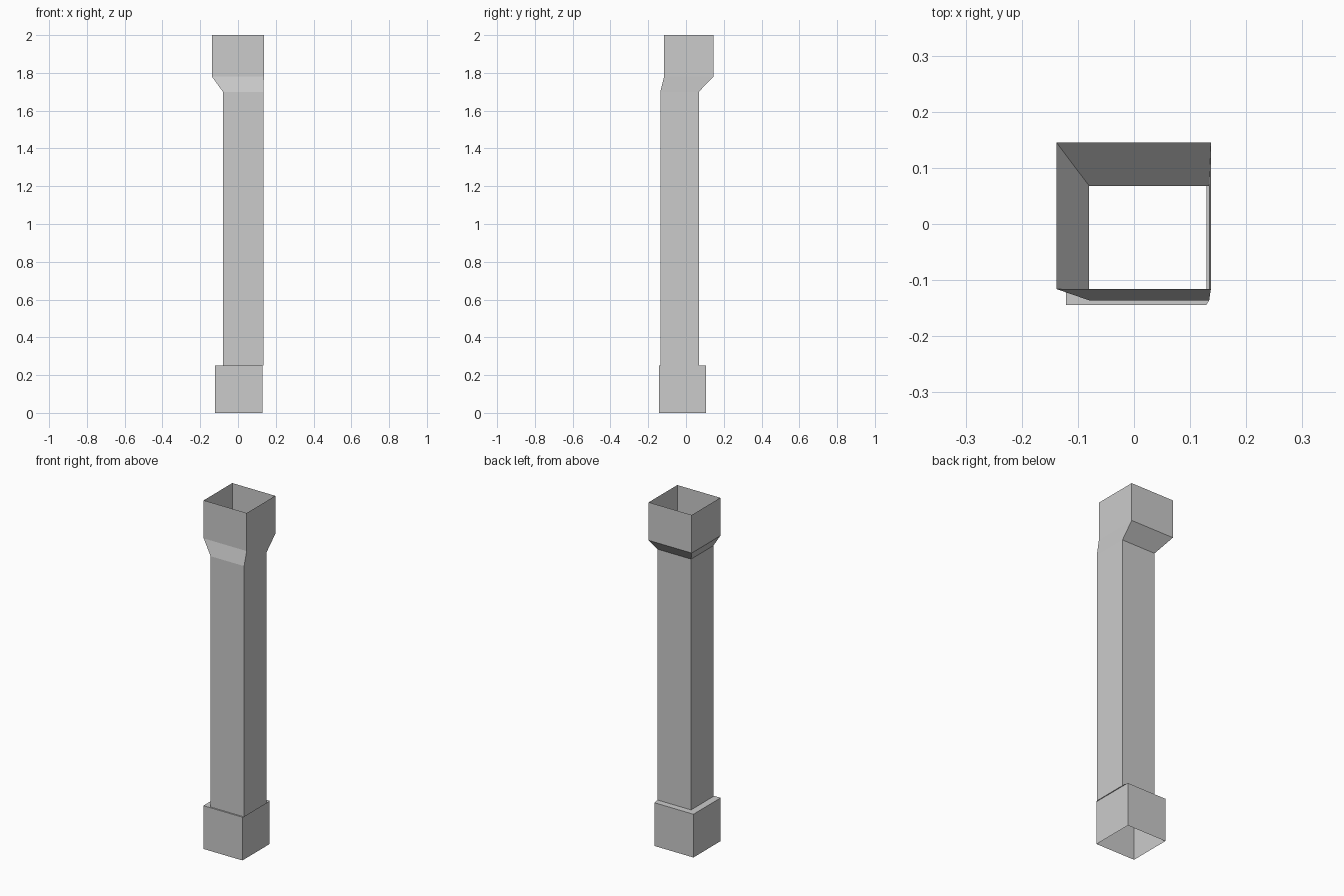
import bpy
import bmesh

cube = bpy.data.objects.get("Cube")
if cube:
    bpy.data.objects.remove(cube, do_unlink=True)

# Single flat grey
grey = bpy.data.materials.new("plain grey")
grey.use_nodes = True
colour = (0.6, 0.6, 0.6, 1)
grey.diffuse_color = colour
bsdf = next(n for n in grey.node_tree.nodes if n.type == "BSDF_PRINCIPLED")
bsdf.inputs["Base Color"].default_value = colour

# Rectangular cross-sections: left x, right x, front y, back y
BASE = (-0.121, 0.129, -0.144, 0.105)
SHAFT = (-0.08, 0.134, -0.136, 0.068)
HEAD = (-0.138, 0.137, -0.116, 0.145)


def open_tube(name, sections):
    """Skin a stack of (rectangle, height) sections, open at both ends."""
    bm = bmesh.new()
    rings = []
    for (x0, x1, y0, y1), z in sections:
        corners = ((x0, y0), (x1, y0), (x1, y1), (x0, y1))
        rings.append([bm.verts.new((x, y, z)) for x, y in corners])
    for low, high in zip(rings, rings[1:]):
        for i in range(4):
            j = (i + 1) % 4
            bm.faces.new((low[i], low[j], high[j], high[i]))
    mesh = bpy.data.meshes.new(name)
    bm.to_mesh(mesh)
    bm.free()
    mesh.materials.append(grey)
    obj = bpy.data.objects.new(name, mesh)
    bpy.context.collection.objects.link(obj)
    return obj


# Base sleeve with its flat ledge running in to the shaft
open_tube("base_sleeve", [(BASE, 0), (BASE, 0.25), (SHAFT, 0.25)])

# Long straight shaft
open_tube("shaft", [(SHAFT, 0.25), (SHAFT, 1.7)])

# Flared, open-topped head
open_tube("flared_head", [(SHAFT, 1.7), (HEAD, 1.78), (HEAD, 2)])
